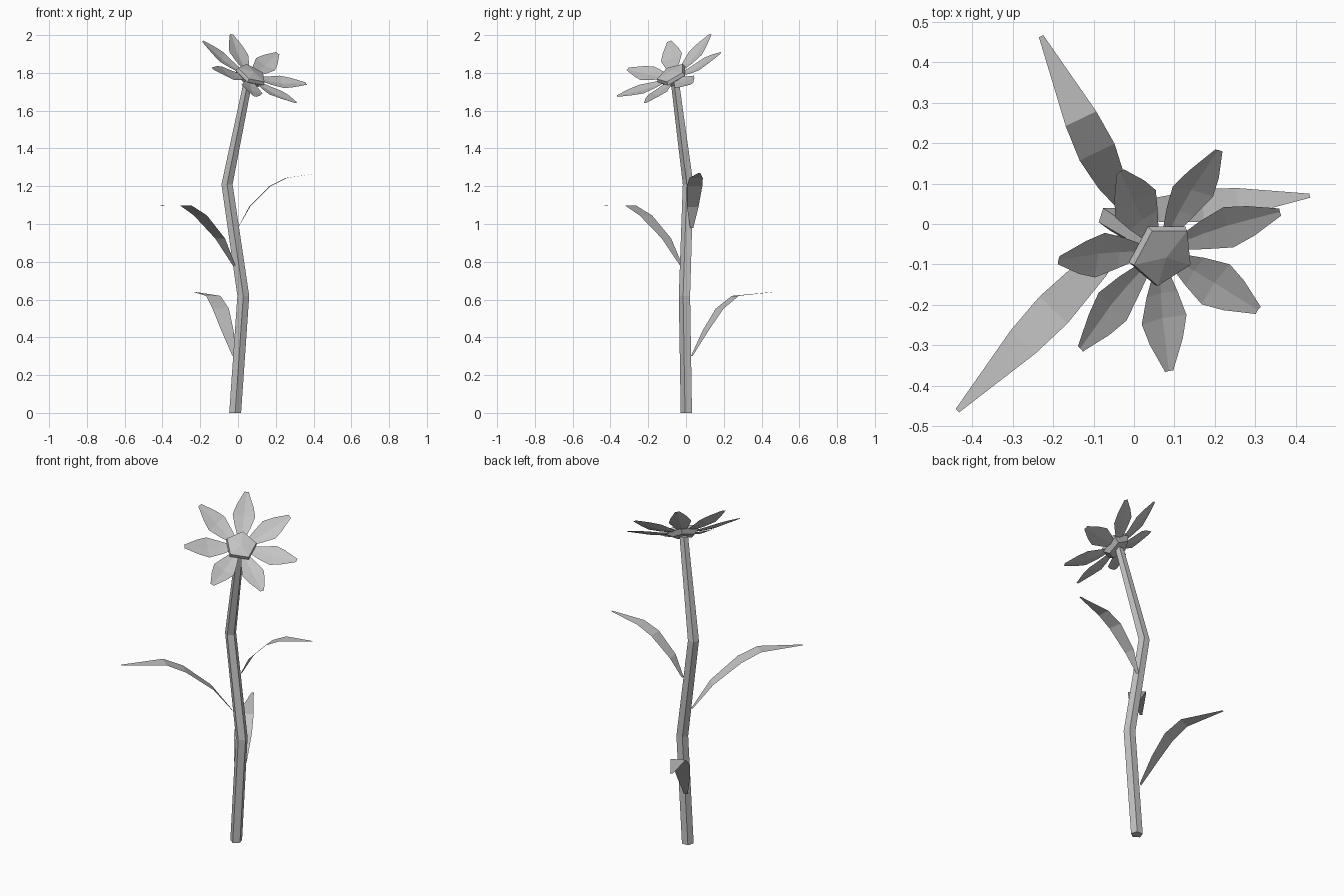
import bpy
from math import tau, cos, sin
from mathutils import Vector, Matrix

cube = bpy.data.objects.get("Cube")
if cube:
    bpy.data.objects.remove(cube)

grey = bpy.data.materials.new("plain_grey")
grey.use_nodes = True
grey.diffuse_color = (0.55, 0.55, 0.55, 1)
grey.node_tree.nodes["Principled BSDF"].inputs["Base Color"].default_value = (0.55, 0.55, 0.55, 1)


def add_mesh(name, verts, faces, matrix=None):
    mesh = bpy.data.meshes.new(name)
    mesh.from_pydata(verts, [], faces)
    mesh.materials.append(grey)
    obj = bpy.data.objects.new(name, mesh)
    bpy.context.collection.objects.link(obj)
    if matrix:
        obj.matrix_world = matrix
    return obj


def bridge(rings, sides):
    """Quads joining consecutive closed rings of vertices."""
    return [(r * sides + i, r * sides + (i + 1) % sides,
             (r + 1) * sides + (i + 1) % sides, (r + 1) * sides + i)
            for r in range(rings - 1) for i in range(sides)]


# Bent five-sided stem
SIDES = 5
path = [(-0.015, 0.005, 0, 0.033), (0.028, -0.005, 0.62, 0.033),
        (-0.058, 0.014, 1.21, 0.031), (0.055, -0.058, 1.765, 0.024)]
verts = []
for x, y, z, r in path:
    for i in range(SIDES):
        a = tau * (i / SIDES - 0.25)
        verts.append((x + r * cos(a), y + r * sin(a), z))
last = len(verts) - SIDES
caps = [tuple(reversed(range(SIDES))), tuple(range(last, last + SIDES))]
add_mesh("stem", verts, bridge(len(path), SIDES) + caps)


# Arched leaves: rows give (share of reach, share of rise)
HALF_WIDTHS = (0.01, 0.036, 0.048, 0.042, 0.006)


def add_leaf(name, base, tip, rows, scale=1.0):
    base, tip = Vector(base), Vector(tip)
    span = tip - base
    reach = Vector((span.x, span.y, 0))
    side = Vector((-span.y, span.x, 0)).normalized()
    verts = []
    for (f, h), w in zip([(0, 0)] + rows + [(1, 1)], HALF_WIDTHS):
        mid = base + reach * f + Vector((0, 0, span.z * h))
        verts += [mid - side * w * scale, mid + side * w * scale]
    faces = [(i, i + 2, i + 3, i + 1) for i in range(0, len(verts) - 2, 2)]
    add_mesh(name, verts, faces)


add_leaf("lower_leaf", (-0.02, 0.03, 0.3), (-0.23, 0.465, 0.64),
         [(0.17, 0.40), (0.34, 0.74), (0.53, 0.94)])
add_leaf("middle_leaf", (-0.02, -0.025, 0.78), (-0.437, -0.462, 1.1),
         [(0.18, 0.45), (0.43, 0.83), (0.61, 0.99)])
add_leaf("upper_leaf", (0.0, 0.03, 0.98), (0.435, 0.07, 1.27),
         [(0.14, 0.38), (0.39, 0.76), (0.59, 0.91)], 0.85)

# Flower head frame, tilted to the front left
normal = Vector((0.42, -0.427, 0.8)).normalized()
u = Vector((0.3, 0.097, -0.035))
u = (u - normal * u.dot(normal)).normalized()
v = normal.cross(u)
head = Matrix.Translation((0.065, -0.068, 1.78)) @ Matrix((u, v, normal)).transposed().to_4x4()

# Pointed petals: (distance, half width, height)
rows = [(0.06, 0.022, 0.0), (0.115, 0.042, 0.004), (0.18, 0.061, 0.014),
        (0.235, 0.045, 0.03), (0.31, 0.011, 0.052)]
verts = []
for r, w, h in rows:
    verts += [(r, -w, h + w * 0.15), (r, 0, h), (r, w, h + w * 0.15)]
faces = []
for i in range(0, len(verts) - 3, 3):
    faces += [(i, i + 3, i + 4, i + 1), (i + 1, i + 4, i + 5, i + 2)]
PETALS = 7
for k in range(PETALS):
    add_mesh(f"petal_{k + 1}", verts, faces,
             head @ Matrix.Rotation(tau * k / PETALS, 4, "Z"))

# Faceted centre with a shallow domed top
verts = []
for r, h in [(0.065, -0.022), (0.088, 0.005), (0.083, 0.024)]:
    for i in range(SIDES):
        a = tau * (i + 0.4) / SIDES
        verts.append((r * cos(a), r * sin(a), h))
apex = len(verts)
verts.append((0, 0, 0.036))
faces = bridge(3, SIDES) + [tuple(reversed(range(SIDES)))]
faces += [(apex - SIDES + i, apex - SIDES + (i + 1) % SIDES, apex) for i in range(SIDES)]
add_mesh("flower_centre", verts, faces, head)
